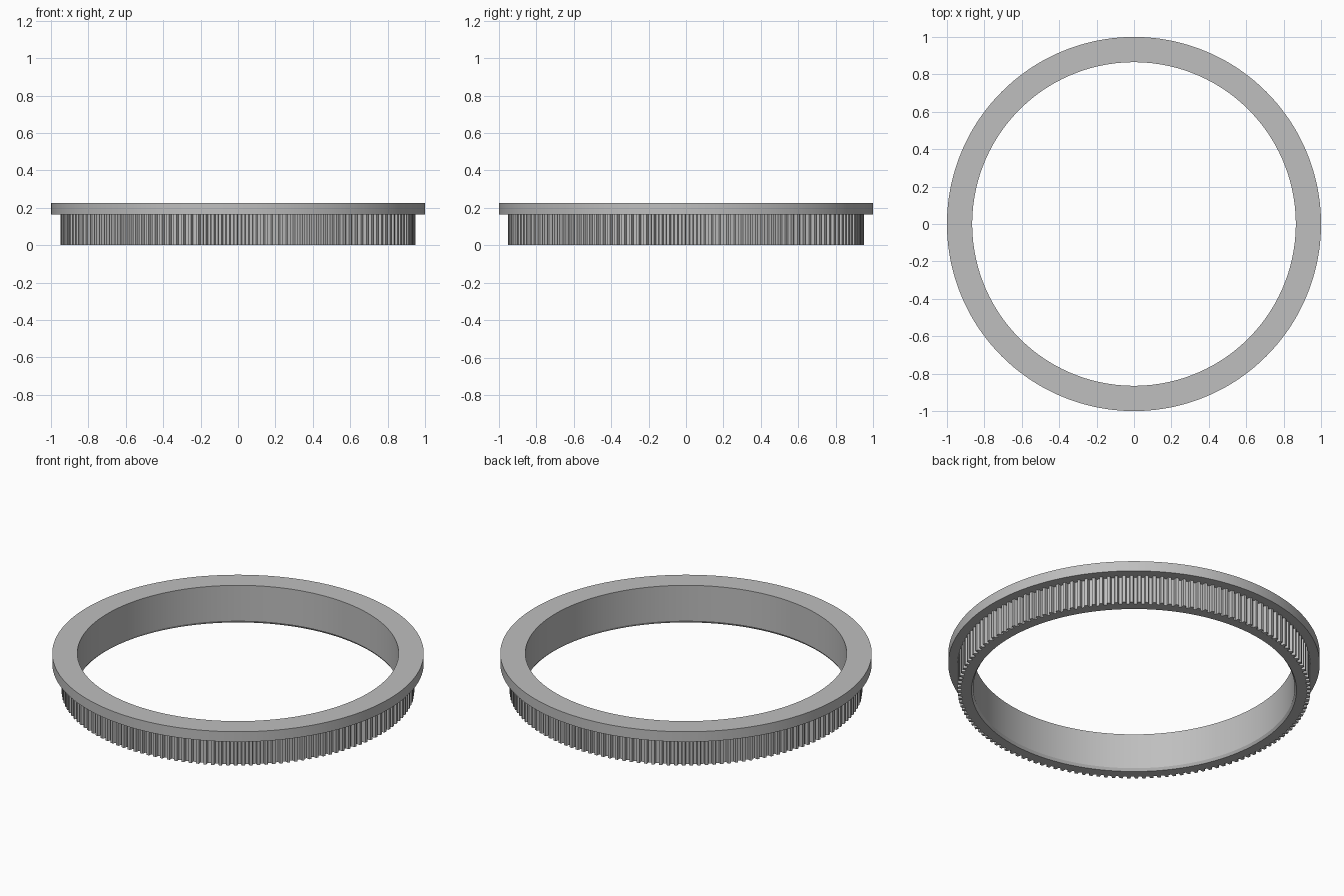
import bpy
import bmesh
from math import cos, sin, pi, radians

TEETH = 144
INNER, OUTER = 0.865, 1.0
ROOT, TIP = 0.93, 0.95
JOINT, TOP = 0.165, 0.225
# One tooth: fraction of the pitch and radius
TOOTH = [(0.0, ROOT), (0.38, ROOT), (0.5, TIP), (0.88, TIP)]

cube = bpy.data.objects.get("Cube")
if cube:
    bpy.data.objects.remove(cube, do_unlink=True)

grey = bpy.data.materials.new("grey")
grey.use_nodes = True
grey.diffuse_color = (0.52, 0.52, 0.52, 1)
grey.node_tree.nodes["Principled BSDF"].inputs["Base Color"].default_value = grey.diffuse_color

# Angles and tooth radii shared by every loop, so the parts meet exactly
outline = [((i + f) * 2 * pi / TEETH, r) for i in range(TEETH) for f, r in TOOTH]


def loft(name, sections):
    """Skin a strip of faces through loops; a radius of None follows the teeth."""
    bm = bmesh.new()
    loops = []
    for radius, z in sections:
        loop = []
        for angle, tooth_radius in outline:
            r = tooth_radius if radius is None else radius
            loop.append(bm.verts.new((r * cos(angle), r * sin(angle), z)))
        loops.append(loop)
    count = len(outline)
    for a, b in zip(loops, loops[1:]):
        for i in range(count):
            j = (i + 1) % count
            bm.faces.new((a[i], b[i], b[j], a[j]))
    mesh = bpy.data.meshes.new(name)
    bm.to_mesh(mesh)
    bm.free()
    mesh.materials.append(grey)
    obj = bpy.data.objects.new(name, mesh)
    bpy.context.collection.objects.link(obj)
    bpy.ops.object.select_all(action="DESELECT")
    obj.select_set(True)
    bpy.context.view_layer.objects.active = obj
    bpy.ops.object.shade_smooth_by_angle(angle=radians(20))
    return obj


# Flange: inner wall, top, rim and underside up to the teeth
loft("flange", [(None, JOINT), (OUTER, JOINT), (OUTER, TOP), (INNER, TOP), (INNER, JOINT)])

# Toothed ring: bore, small chamfer, bottom face and teeth
loft("toothed_ring", [(INNER, JOINT), (INNER, 0.015), (INNER + 0.01, 0), (None, 0), (None, JOINT)])
